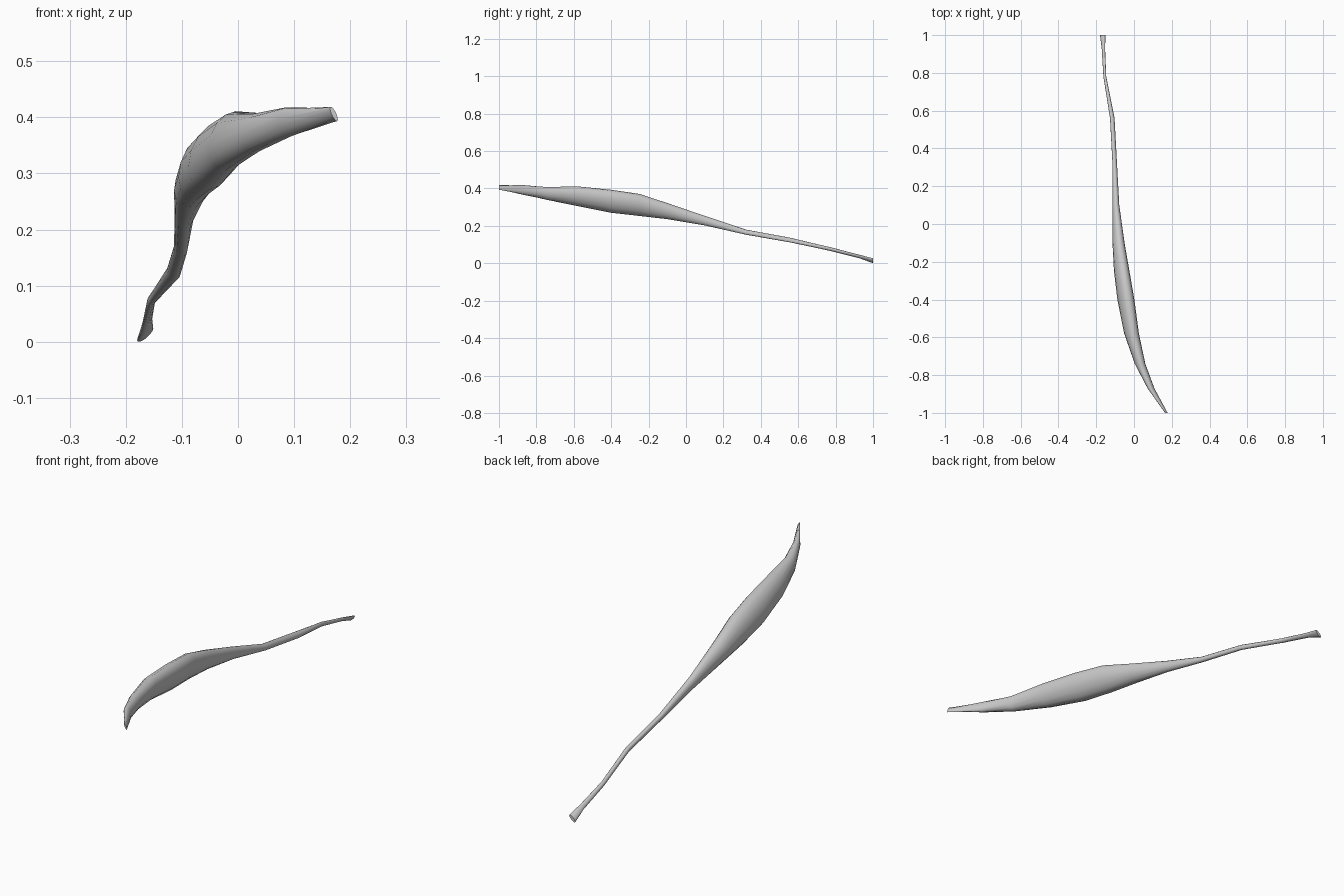
import bpy, bmesh, math

if "Cube" in bpy.data.objects:
    bpy.data.objects.remove(bpy.data.objects["Cube"])

# Cross-sections along the strand: y, x min, x max, z min, z max, skew
SECTIONS = [
    (-1.00, 0.164, 0.178, 0.393, 0.419, -0.9),
    (-0.87, 0.072, 0.108, 0.366, 0.418, -0.2),
    (-0.74, 0.004, 0.060, 0.338, 0.408, 0.1),
    (-0.58, -0.052, 0.026, 0.306, 0.411, 0.25),
    (-0.40, -0.088, 0.002, 0.270, 0.393, 0.3),
    (-0.25, -0.106, -0.024, 0.253, 0.371, 0.3),
    (-0.10, -0.114, -0.050, 0.236, 0.322, 0.2),
    (0.10, -0.113, -0.078, 0.202, 0.254, 0.0),
    (0.32, -0.114, -0.090, 0.153, 0.180, -0.2),
    (0.56, -0.127, -0.103, 0.111, 0.136, -0.3),
    (0.78, -0.162, -0.147, 0.064, 0.084, 0.2),
    (0.93, -0.171, -0.153, 0.026, 0.045, 0.6),
    (1.00, -0.180, -0.151, 0.000, 0.027, 0.9),
]
SIDES = 14


def loft(name, sections, sides):
    bm = bmesh.new()
    rings = []
    for y, x0, x1, z0, z1, skew in sections:
        ring = []
        for i in range(sides):
            t = 2 * math.pi * i / sides
            ring.append(bm.verts.new((
                (x0 + x1) / 2 + (x1 - x0) / 2 * math.cos(t),
                y,
                (z0 + z1) / 2 + (z1 - z0) / 2 * math.sin(t + skew))))
        rings.append(ring)
    for a, b in zip(rings, rings[1:]):
        for i in range(sides):
            j = (i + 1) % sides
            bm.faces.new((a[i], a[j], b[j], b[i]))
    # closed tips
    bm.faces.new(rings[0])
    bm.faces.new(rings[-1])
    bmesh.ops.recalc_face_normals(bm, faces=bm.faces)
    mesh = bpy.data.meshes.new(name)
    bm.to_mesh(mesh)
    bm.free()
    obj = bpy.data.objects.new(name, mesh)
    bpy.context.collection.objects.link(obj)
    bpy.context.view_layer.objects.active = obj
    obj.select_set(True)
    bpy.ops.object.shade_smooth_by_angle(angle=math.radians(50))
    return obj


# Muscle belly tapering into a long thin tendon
loft("muscle_strand", SECTIONS, SIDES)
